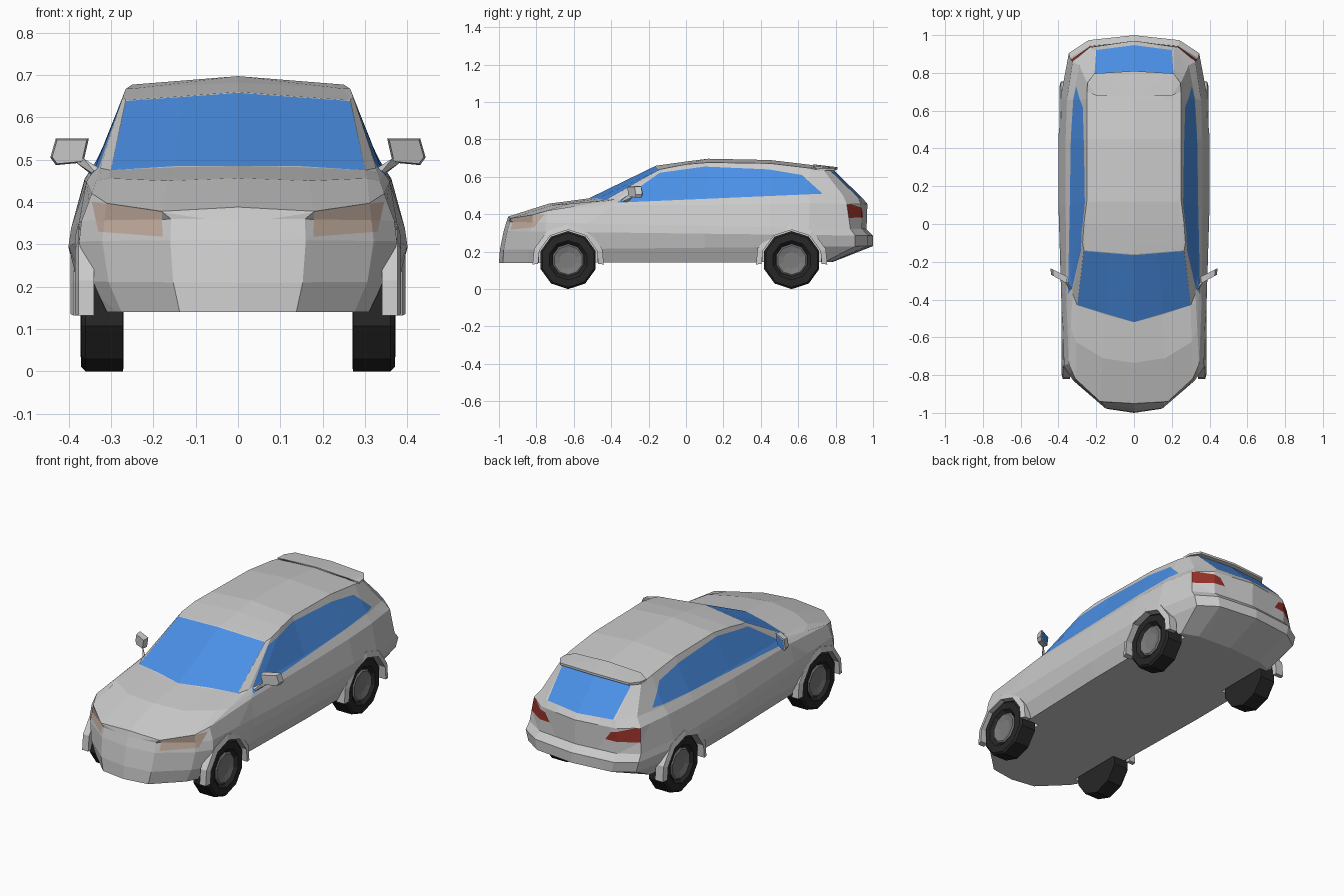
import bpy, bmesh, math
from mathutils import Vector

if "Cube" in bpy.data.objects:
    bpy.data.objects.remove(bpy.data.objects["Cube"])


def material(name, r, g, b):
    m = bpy.data.materials.new(name)
    m.diffuse_color = (r, g, b, 1)
    m.use_nodes = True
    m.node_tree.nodes["Principled BSDF"].inputs["Base Color"].default_value = m.diffuse_color
    return m


GLASS = material("glass", 0.07, 0.28, 0.8)
RUBBER = material("rubber", 0.02, 0.02, 0.02)
RIM = material("rim", 0.2, 0.2, 0.2)
LAMP = material("headlight", 0.55, 0.42, 0.35)
TAIL = material("taillight", 0.3, 0.03, 0.02)
WHEELS = [(-0.63, 0.385), (0.565, 0.395)]   # y position, flare x
AXLE = 0.155


def add(name, bm, mat=None, fix=True):
    if fix:
        bmesh.ops.recalc_face_normals(bm, faces=bm.faces[:])
    me = bpy.data.meshes.new(name)
    bm.to_mesh(me)
    bm.free()
    if mat:
        me.materials.append(mat)
    ob = bpy.data.objects.new(name, me)
    bpy.context.collection.objects.link(ob)
    return ob


def hull(name, pts, mat=None):
    bm = bmesh.new()
    bmesh.ops.convex_hull(bm, input=[bm.verts.new(p) for p in pts])
    return add(name, bm, mat)


def lathe(name, profile, y, s, mat=None, n=10):
    """Revolve (x, radius) points round a wheel axle."""
    bm = bmesh.new()
    rings = []
    for x, r in profile:
        angles = [math.pi / 2 + math.tau * k / n for k in range(n)]
        rings.append([bm.verts.new((s * x, y + r * math.cos(a), AXLE + r * math.sin(a))) for a in angles])
    for a, b in zip(rings, rings[1:]):
        for k in range(n):
            bm.faces.new((a[k], a[k - 1], b[k - 1], b[k]))
    bm.faces.new(rings[0])
    bm.faces.new(rings[-1])
    return add(name, bm, mat)


# Body: half outlines stacked from the floor to the roof
PLAN = [(0, -.99), (.16, -.97), (.32, -.84), (.375, -.76), (.385, -.4), (.4, .1),
        (.4, .45), (.39, .66), (.345, .89), (.24, .955), (0, .98)]
# z front, z rear, width factor, front shift, rear shift
LEVELS = [(.14, .145, .86, .01, -.2), (.21, .23, .955, .005, .02),
          (.31, .285, 1, -.015, .02), (.36, .32, .985, -.03, -.015)]
BELT = [(0, -.95, .388), (.18, -.94, .378), (.31, -.82, .397), (.345, -.74, .42),
        (.358, -.4, .448), (.362, .1, .45), (.362, .45, .455), (.355, .66, .46),
        (.325, .86, .455), (.235, .935, .455), (0, .97, .455)]
SILL = [(0, -.52, .485), (.15, -.48, .482), (.3, -.43, .475), (.325, -.37, .48),
        (.335, -.28, .487), (.335, .1, .49), (.335, .45, .497), (.325, .66, .5),
        (.29, .84, .5), (.21, .92, .49), (0, .945, .485)]
ROOF = [(0, -.16, .66), (.13, -.15, .65), (.265, -.14, .64), (.272, -.1, .648),
        (.265, 0, .667), (.25, .12, .677), (.25, .45, .672), (.25, .66, .647),
        (.245, .74, .63), (.21, .765, .64), (0, .78, .645)]
CREST = {3: .668, 4: .682, 5: .697, 6: .69, 7: .665}

rows = []
for zf, zr, w, df, dr in LEVELS:
    row = []
    for x, y in PLAN:
        t = max(0, (abs(y) - .6) / .39)
        row.append((x * w, y - t * df if y < 0 else y + t * dr, zf + (zr - zf) * (y + 1) / 2))
    rows.append(row)
mid = [(Vector(a) + Vector(b)) / 2 + Vector((0, 0, .02 if i < 3 else 0))
       for i, (a, b) in enumerate(zip(BELT, SILL))]
rows += [BELT, mid, SILL, ROOF]

bm = bmesh.new()
grid = [[bm.verts.new(p) for p in row] for row in rows]
for a, b in zip(grid, grid[1:]):
    for i in range(10):
        bm.faces.new((a[i], a[i + 1], b[i + 1], b[i]))
bm.faces.new(grid[0])
top = grid[-1]
crest = {i: bm.verts.new((0, ROOF[i][1], z)) for i, z in CREST.items()}
for i in range(3, 7):
    bm.faces.new((top[i], top[i + 1], crest[i + 1], crest[i]))
bm.faces.new(top[:4] + [crest[3]])
bm.faces.new(top[7:] + [crest[7]])
bmesh.ops.mirror(bm, geom=bm.verts[:] + bm.edges[:] + bm.faces[:], axis='X', merge_dist=1e-4)
bmesh.ops.remove_doubles(bm, verts=bm.verts[:], dist=1e-4)
body = add("body", bm)

# Wheel wells
cutters = []
for y, _ in WHEELS:
    for s in (1, -1):
        cut = lathe("well_cutter", [(.255, .165), (.6, .165)], y, s)
        cut.hide_render = True
        mod = body.modifiers.new("well", 'BOOLEAN')
        mod.operation, mod.solver, mod.object = 'DIFFERENCE', 'EXACT', cut
        cutters.append(cut)
bm = bmesh.new()
bm.from_object(body, bpy.context.evaluated_depsgraph_get())
body.modifiers.clear()
for cut in cutters:
    bpy.data.objects.remove(cut)


def panel(name, poly, axes, facing, mat, limit=.3):
    """Cut a convex outline into the body on both sides and split it off."""
    bm.normal_update()
    found = []
    for s in (1, -1):
        pts = []
        for p in poly:
            v = Vector((0, 0, 0))
            v[axes[0]], v[axes[1]] = p
            v.x *= s
            pts.append(v)
        d = Vector((facing[0] * s, facing[1], facing[2]))
        c = sum(pts, Vector()) / len(pts)
        for f in bm.faces:
            f.material_index = int(f.normal.dot(d) > limit and s * f.calc_center_median().x > 0)
        for p, q in zip(pts, pts[1:] + pts[:1]):
            no = (q - p).cross(d).normalized()
            if no.dot(c - p) < 0:
                no.negate()
            faces = [f for f in bm.faces if f.material_index]
            geom = faces + list({e for f in faces for e in f.edges}) + list({v for f in faces for v in f.verts})
            bmesh.ops.bisect_plane(bm, geom=geom, dist=1e-5, plane_co=p, plane_no=no)
            for f in bm.faces:
                if f.material_index and no.dot(f.calc_center_median() - p) < 1e-5:
                    f.material_index = 0
        found += [f for f in bm.faces if f.material_index]
    for f in bm.faces:
        f.material_index = 0
    part = bmesh.new()
    for f in found:
        part.faces.new([part.verts.new(v.co) for v in f.verts])
    bmesh.ops.remove_doubles(part, verts=part.verts[:], dist=1e-5)
    add(name, part, mat, fix=False)
    bmesh.ops.delete(bm, geom=found, context='FACES')


# Windows and lamps
panel("windshield", [(0, -.52), (.3, -.43), (.264, -.143), (0, -.165)], (0, 1), (0, 0, 1), GLASS)
panel("side_windows", [(-.37, .462), (-.14, .622), (.1, .655), (.44, .64), (.62, .61), (.73, .51)],
      (1, 2), (1, 0, 0), GLASS, .5)
panel("rear_window", [(0, .632), (.21, .625), (.2, .49), (0, .483)], (0, 2), (0, 1, 0), GLASS)
panel("headlights", [(.18, .376), (.31, .396), (.345, .4), (.33, .33), (.178, .318)],
      (0, 2), (0, -1, 0), LAMP)
panel("taillights", [(.17, .385), (.2, .43), (.31, .455), (.345, .445), (.345, .38)],
      (0, 2), (0, 1, 0), TAIL)
bm.to_mesh(body.data)
bm.free()

# Roof spoiler
edge = [(.25, .70, .643), (.245, .75, .645), (.21, .797, .647), (0, .81, .652)]
pts = [(.2, .68, .658), (0, .68, .667)] + edge + [(x, y, z - .012) for x, y, z in edge]
hull("spoiler", [(s * x, y, z) for x, y, z in pts for s in (1, -1)])

for s, side in ((1, "left"), (-1, "right")):
    # Door mirrors
    face = [(.352, .55), (.43, .55), (.443, .505), (.43, .487), (.365, .493)]
    back = lambda x: -.275 + (x - .36) * .5
    hull(side + "_mirror", [(s * (c + (x - c) * k), back(x) + dy, d + (z - d) * k)
                            for c, d in [(.4, .518)] for x, z in face for dy, k in ((0, 1), (-.035, .9))])
    hull(side + "_mirror_stalk", [(s * x, y, z) for x, y, z in
                                  [(.325, -.37, .455), (.34, -.32, .46), (.32, -.35, .475),
                                   (.365, -.31, .503), (.385, -.28, .495), (.375, -.29, .488)]])
    m = bmesh.new()
    m.faces.new([m.verts.new((s * (.4 + (x - .4) * .88), back(x) + .003, .518 + (z - .518) * .85))
                 for x, z in face])
    add(side + "_mirror_glass", m, GLASS)

    for (y, fx), end in zip(WHEELS, ("front", "rear")):
        name = end + "_" + side
        # Tyre and rim
        lathe(name + "_tyre", [(.27, .145), (.272, .155), (.36, .155), (.37, .145),
                               (.372, .105), (.355, .088)], y, s, RUBBER)
        lathe(name + "_rim", [(.34, .086), (.36, .086), (.366, .078), (.358, .045)], y, s, RIM)
        # Wheel arch flare
        m = bmesh.new()
        loops = []
        for k in range(7):
            a = math.radians(-18 + 36 * k)
            a = min(max(a, math.radians(-7)), math.radians(187))
            loops.append([m.verts.new((s * x, y + r * math.cos(a), AXLE + r * math.sin(a)))
                          for x, r in ((.34, .162), (fx, .162), (fx - .008, .192), (.34, .192))])
        for a, b in zip(loops, loops[1:]):
            for i in range(4):
                m.faces.new((a[i], a[i - 1], b[i - 1], b[i]))
        m.faces.new(loops[0])
        m.faces.new(loops[-1])
        add(name + "_arch", m)
